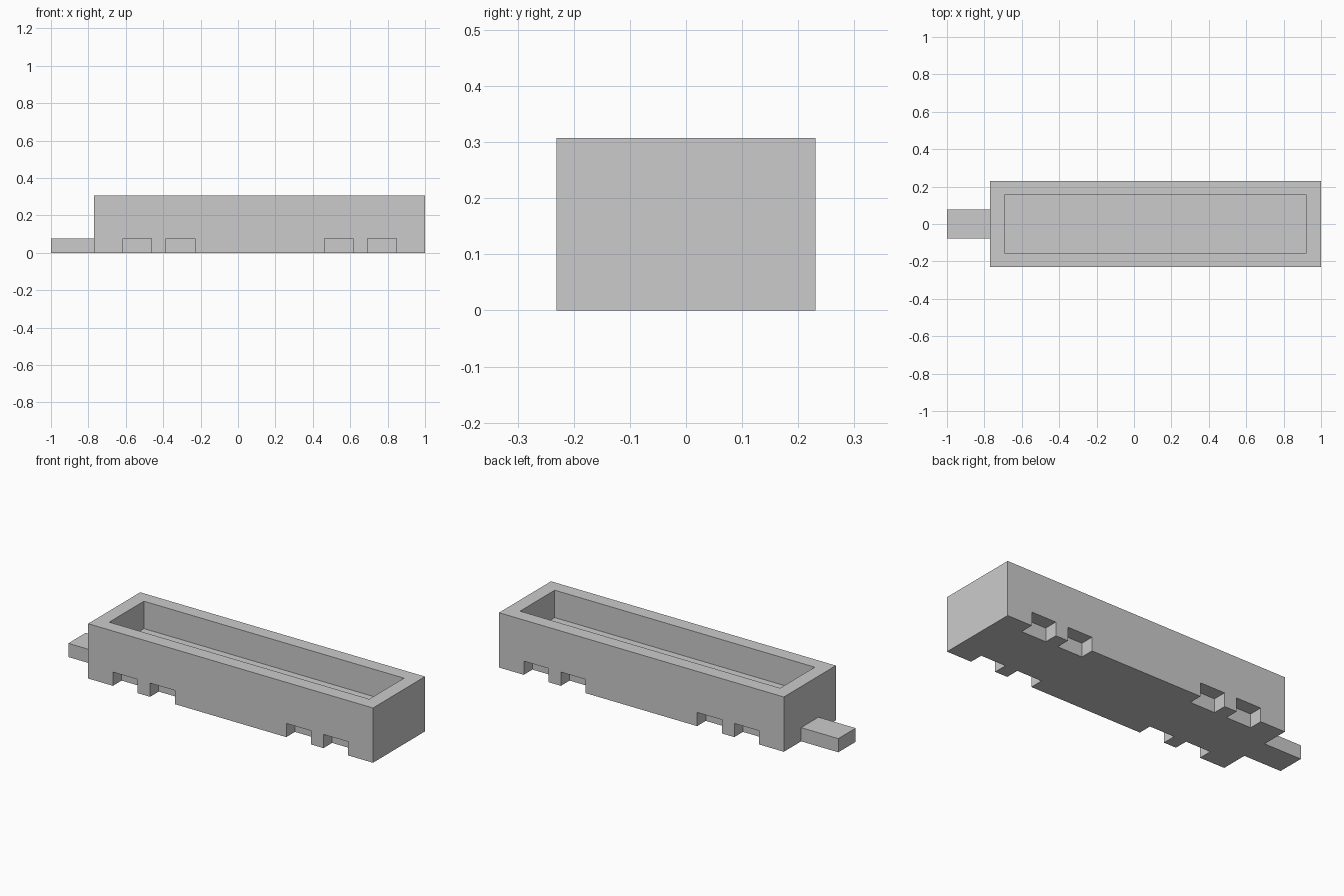
import bpy
import bmesh
from mathutils import Matrix, Vector

if "Cube" in bpy.data.objects:
    bpy.data.objects.remove(bpy.data.objects["Cube"])

U = 1 / 13  # base grid step: the model is 26 steps long


def boxes(name, ranges):
    """One object made of boxes, each given as (x0, x1, y0, y1, z0, z1) in steps."""
    bm = bmesh.new()
    for x0, x1, y0, y1, z0, z1 in ranges:
        centre = Vector((x0 + x1, y0 + y1, z0 + z1)) * U / 2
        size = Vector((x1 - x0, y1 - y0, z1 - z0)) * U
        bmesh.ops.create_cube(bm, size=1, matrix=Matrix.Translation(centre) @ Matrix.Diagonal(size.to_4d()))
    mesh = bpy.data.meshes.new(name)
    bm.to_mesh(mesh)
    bm.free()
    obj = bpy.data.objects.new(name, mesh)
    bpy.context.collection.objects.link(obj)
    return obj


# Main body and the coupling bar at its left end
body = boxes("wagon_body", [(-10, 13, -3, 3, 0, 4)])
boxes("coupling_bar", [(-13, -10, -1, 1, 0, 1)])

# Open tray in the top, plus wheel notches along both bottom edges
cuts = [(-9, 12, -2, 2, 2, 5)]
for x in (-8, -5, 6, 9):
    cuts += [(x, x + 2, -4, -2, -1, 1), (x, x + 2, 2, 4, -1, 1)]
cutter = boxes("tray_and_notch_cutter", cuts)
cutter.hide_render = True
cutter.hide_set(True)

cut = body.modifiers.new("Cut tray and notches", "BOOLEAN")
cut.operation = "DIFFERENCE"
cut.solver = "EXACT"
cut.object = cutter
